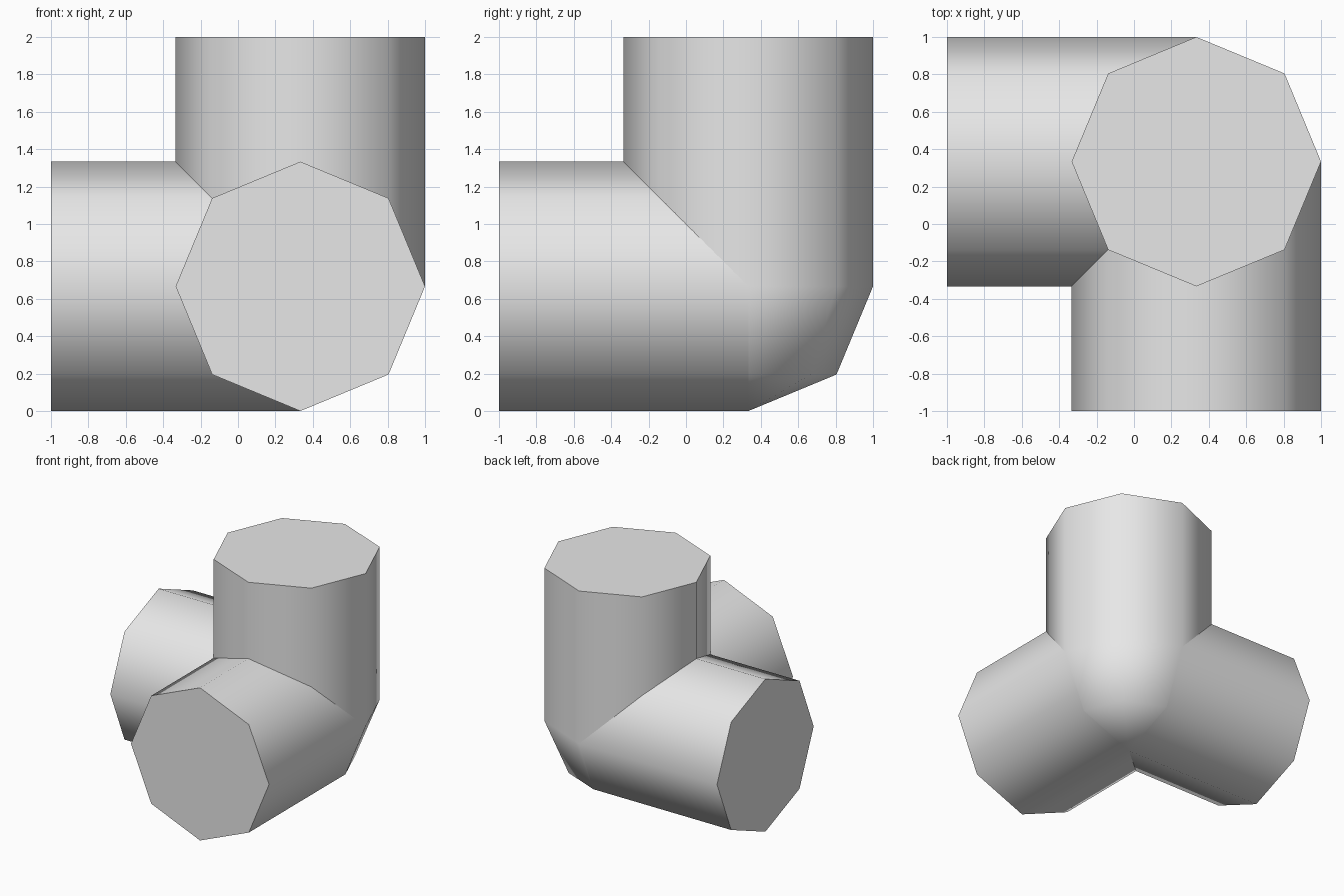
import bpy
import bmesh
import math
from mathutils import Matrix, Vector

cube = bpy.data.objects.get("Cube")
if cube:
    bpy.data.objects.remove(cube, do_unlink=True)

RADIUS = 2 / 3
LENGTH = 4 / 3
SIDES = 8
CENTRE = Vector((1 / 3, 1 / 3, 2 / 3))

grey = bpy.data.materials.new("light_grey")
grey.use_nodes = True
grey.diffuse_color = (0.8, 0.8, 0.8, 1)
grey.node_tree.nodes["Principled BSDF"].inputs["Base Color"].default_value = (0.8, 0.8, 0.8, 1)


def finish(name, bm):
    """Turn a bmesh into a smooth-shaded object with sharp rims."""
    mesh = bpy.data.meshes.new(name)
    bm.to_mesh(mesh)
    bm.free()
    mesh.materials.append(grey)
    obj = bpy.data.objects.new(name, mesh)
    bpy.context.collection.objects.link(obj)
    bpy.ops.object.select_all(action='DESELECT')
    obj.select_set(True)
    bpy.context.view_layer.objects.active = obj
    bpy.ops.object.shade_smooth_by_angle(angle=math.radians(60))


def arm(name, direction):
    """Eight-sided pipe from the joint outwards, capped at its far end only."""
    direction = Vector(direction)
    turn = direction.to_track_quat('Z', 'Y').to_matrix().to_4x4()
    bm = bmesh.new()
    bmesh.ops.create_cone(bm, cap_ends=True, segments=SIDES,
                          radius1=RADIUS, radius2=RADIUS, depth=LENGTH)
    inner = [f for f in bm.faces if f.normal.z < -0.9]
    bmesh.ops.delete(bm, geom=inner, context='FACES_ONLY')
    bm.transform(Matrix.Translation(CENTRE + direction * LENGTH / 2) @ turn)
    finish(name, bm)


# Three arms at right angles
arm("upright_arm", (0, 0, 1))
arm("front_arm", (0, -1, 0))
arm("side_arm", (-1, 0, 0))

# Rounded corner where the arms meet
ball = bmesh.new()
bmesh.ops.create_uvsphere(ball, u_segments=SIDES, v_segments=SIDES // 2, radius=RADIUS)
ball.transform(Matrix.Translation(CENTRE))
finish("corner_joint", ball)
